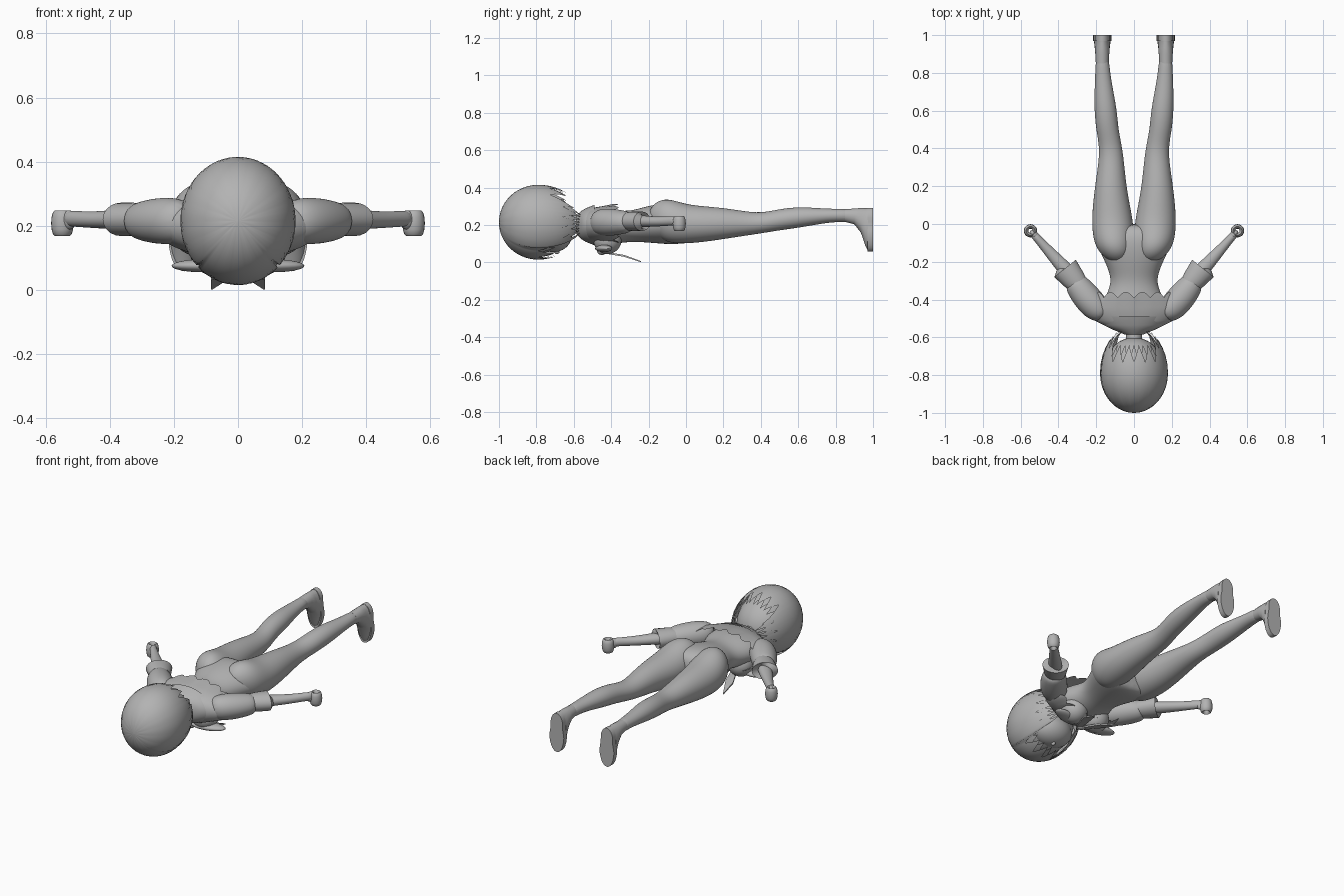
import bpy, bmesh, math
from mathutils import Vector, Matrix

if "Cube" in bpy.data.objects:
    bpy.data.objects.remove(bpy.data.objects["Cube"])

grey = bpy.data.materials.new("plain grey")
grey.diffuse_color = (0.45, 0.45, 0.45, 1)
grey.use_nodes = True
grey.node_tree.nodes["Principled BSDF"].inputs["Base Color"].default_value = grey.diffuse_color


def finish(name, bm, mirror=False, subsurf=0, angle=45):
    bmesh.ops.recalc_face_normals(bm, faces=bm.faces)
    me = bpy.data.meshes.new(name)
    bm.to_mesh(me)
    bm.free()
    ob = bpy.data.objects.new(name, me)
    bpy.context.collection.objects.link(ob)
    me.materials.append(grey)
    if mirror:
        ob.modifiers.new("mirror", 'MIRROR').use_mirror_merge = False
    if subsurf:
        m = ob.modifiers.new("smooth", 'SUBSURF')
        m.levels = m.render_levels = subsurf
    bpy.ops.object.select_all(action='DESELECT')
    ob.select_set(True)
    bpy.context.view_layer.objects.active = ob
    bpy.ops.object.shade_smooth_by_angle(angle=math.radians(angle))
    return ob


def skin(bm, rings, closed=True, caps=True):
    """Join rings of points with faces."""
    rows = [[bm.verts.new(p) for p in r] for r in rings]
    n = len(rows[0])
    for a, b in zip(rows, rows[1:]):
        for i in range(n if closed else n - 1):
            j = (i + 1) % n
            bm.faces.new((a[i], a[j], b[j], b[i]))
    if caps:
        bm.faces.new(rows[0])
        bm.faces.new(rows[-1])


def tube(name, pts, mirror=False, n=16, subsurf=2, angle=45):
    """Loft of ellipses; each point is x, y, z, half width, half height."""
    bm = bmesh.new()
    rings = []
    for k, (x, y, z, w, h) in enumerate(pts):
        a, b = pts[max(k - 1, 0)], pts[min(k + 1, len(pts) - 1)]
        t = Vector((b[0] - a[0], b[1] - a[1], 0)).normalized()
        if abs(t.x) < 0.3:
            t = Vector((0, 1, 0))
        u = Vector((t.y, -t.x, 0))
        rings.append([Vector((x, y, z)) + u * (w * math.cos(q)) + Vector((0, 0, h * math.sin(q)))
                      for q in (2 * math.pi * i / n for i in range(n))])
    skin(bm, rings)
    return finish(name, bm, mirror, subsurf, angle)


def ball(name, c, r, mirror=False, turn=0.0):
    bm = bmesh.new()
    bmesh.ops.create_uvsphere(bm, u_segments=28, v_segments=18, radius=1,
                              matrix=Matrix.Translation(c) @ Matrix.Rotation(turn, 4, 'Z')
                              @ Matrix.Diagonal((*r, 1)))
    return finish(name, bm, mirror)


# Head, chin and neck
ball("head", (0, -0.785, 0.215), (0.165, 0.185, 0.165))
ball("face", (0, -0.71, 0.145), (0.125, 0.1, 0.09))
ball("nose", (0, -0.69, 0.057), (0.01, 0.014, 0.012))
ball("ear", (0.155, -0.73, 0.2), (0.015, 0.035, 0.025), True)
tube("neck", [(0, -0.70, 0.21, 0.045, 0.045), (0, -0.62, 0.21, 0.04, 0.042),
              (0, -0.53, 0.205, 0.05, 0.05)])


# Hair: ellipsoid shells with a jagged lower edge
def hair(name, scale, spikes, phase):
    cols, rows = spikes * 6, 14
    bm = bmesh.new()
    rings = []
    for k in range(rows + 1):
        ring = []
        for i in range(cols):
            phi = 2 * math.pi * i / cols
            f = (i / 6 + phase) % 1
            saw = 1 - abs(2 * f - 1)
            back = abs((phi + math.pi) % (2 * math.pi) - math.pi)
            if back < 0.9:
                notch, tip = -0.73, -0.64
            elif back < 2.35:
                notch, tip = -0.66, -0.56
            else:
                notch, tip = -0.79, -0.70
            end = math.acos(-(notch + (tip - notch) * saw + 0.79) / 0.25)
            th = 0.04 + (end - 0.04) * k / rows
            c, s = math.cos(th), math.sin(th) * scale
            y = -0.79 - (0.21 * scale if c > 0 else 0.25) * c
            ring.append((0.18 * s * math.sin(phi), y, 0.215 + 0.2 * s * math.cos(phi)))
        rings.append(ring)
    skin(bm, rings, caps=False)
    bm.verts.ensure_lookup_table()
    bm.faces.new(bm.verts[:cols])
    finish(name, bm, angle=60)


hair("outer_hair", 1.0, 18, 0.0)
hair("inner_hair", 0.95, 18, 0.5)

# Torso
tube("torso", [(0, y, z, w, h) for y, z, w, h in (
    (-0.58, .21, .05, .045), (-0.54, .205, .12, .06), (-0.5, .2, .165, .08),
    (-0.42, .19, .17, .098), (-0.34, .19, .13, .085), (-0.28, .195, .122, .085),
    (-0.2, .205, .155, .1), (-0.1, .208, .205, .112), (-0.03, .2, .21, .105),
    (0.0, .19, .13, .07))], n=20)
ball("bust", (0.075, -0.42, 0.12), (0.075, 0.075, 0.075), True)


# Shoulder cape with scalloped hem, and a smaller collar above it
def cape(name, rows, lobes, depth):
    n = lobes * 8
    bm = bmesh.new()
    rings = []
    for k, (y, w, h) in enumerate(rows):
        ring = []
        for i in range(n):
            q = 2 * math.pi * i / n
            dy = depth * (abs(math.sin(q * lobes / 2)) - 0.5) if k == len(rows) - 1 else 0
            ring.append((w * math.cos(q), y + dy, 0.2 + h * math.sin(q)))
        rings.append(ring)
    skin(bm, rings, caps=False)
    finish(name, bm, angle=60)


cape("shoulder_cape", [(-.575, .05, .047), (-.55, .13, .072), (-.51, .21, .09),
                       (-.44, .26, .102), (-.375, .225, .112)], 16, 0.03)
cape("collar", [(-.585, .05, .05), (-.56, .11, .075), (-.535, .16, .09),
                (-.49, .175, .108)], 16, 0.0)

# Chest bow: loops, knot and pointed tails
ball("bow_knot", (0, -0.45, 0.06), (0.025, 0.025, 0.02))
ball("bow_loop", (0.11, -0.44, 0.075), (0.1, 0.04, 0.02), True, 0.25)
bm = bmesh.new()
skin(bm, [[(x, y, z - d), (x + w, y, z - d), (x + w, y, z + d), (x, y, z + d)]
          for x, y, z, w, d in ((0.0, -0.45, 0.055, 0.03, 0.005), (0.035, -0.33, 0.035, 0.05, 0.005),
                                (0.08, -0.24, 0.004, 0.005, 0.003))])
finish("bow_tail", bm, True)

# Arms: puffed sleeve, cuff, forearm
tube("sleeve", [(.15, -.49, .215, .04, .05), (.19, -.455, .215, .075, .075),
                (.25, -.39, .215, .078, .074), (.30, -.325, .215, .068, .062),
                (.325, -.295, .215, .05, .05)], True)
tube("cuff", [(.30, -.315, .22, .056, .048), (.325, -.285, .22, .064, .052),
              (.365, -.235, .22, .073, .052), (.365, -.235, .22, .04, .035)],
     True, n=20, subsurf=0)
tube("forearm", [(.33, -.275, .22, .042, .035), (.38, -.222, .22, .038, .031),
                 (.45, -.145, .218, .029, .026), (.51, -.078, .222, .021, .025),
                 (.535, -.05, .222, .022, .025)], True)


# Hands: fingers curled into a ring, with palm and thumb
bm = bmesh.new()
rings = []
for i in range(21):
    a = 2 * math.pi * i / 20
    rings.append([(.548 + (.023 + .012 * math.cos(b)) * math.cos(a),
                   -.036 + (.023 + .012 * math.cos(b)) * math.sin(a),
                   .208 + .04 * math.sin(b)) for b in (2 * math.pi * j / 12 for j in range(12))])
skin(bm, rings, caps=False)
bmesh.ops.remove_doubles(bm, verts=bm.verts, dist=1e-5)
finish("curled_fingers", bm, True)
ball("palm", (.528, -.056, .218), (.028, .02, .03), True, 0.8)

# Legs with rounded seat
tube("leg", [(x, y, z, w, h) for y, x, z, w, h in (
    (-.2, .09, .245, .03, .03), (-.165, .095, .235, .08, .09), (-.1, .108, .224, .108, .124),
    (0, .113, .205, .113, .107), (.1, .12, .205, .1, .097), (.2, .123, .208, .085, .085),
    (.3, .121, .208, .072, .069), (.4, .121, .209, .061, .055), (.5, .142, .229, .06, .058),
    (.6, .15, .241, .061, .057), (.7, .159, .247, .051, .045), (.8, .166, .252, .04, .034),
    (.9, .168, .25, .034, .038))], True)

# Feet pointing down, soles at the far end
tube("foot", [(.168, y, z, w, h) for y, z, w, h in (
    (.85, .251, .034, .034), (.9, .246, .037, .042), (.935, .225, .04, .066),
    (.96, .188, .043, .102), (.972, .177, .045, .114))], True, n=20, subsurf=0, angle=60)


# Shoe sole: outline narrowed at the arch, extruded
def sole_ring(y):
    pts = []
    for i in range(32):
        q = 2 * math.pi * i / 32
        arch = 1 - 0.18 * math.exp(-((math.sin(q) - 0.25) / 0.3) ** 2)
        pts.append((.168 + .05 * arch * math.cos(q) * (1.12 - 0.12 * abs(math.cos(q))),
                    y, .175 + .117 * math.sin(q)))
    return pts


bm = bmesh.new()
skin(bm, [sole_ring(.97), sole_ring(1.0)])
finish("sole", bm, True)
